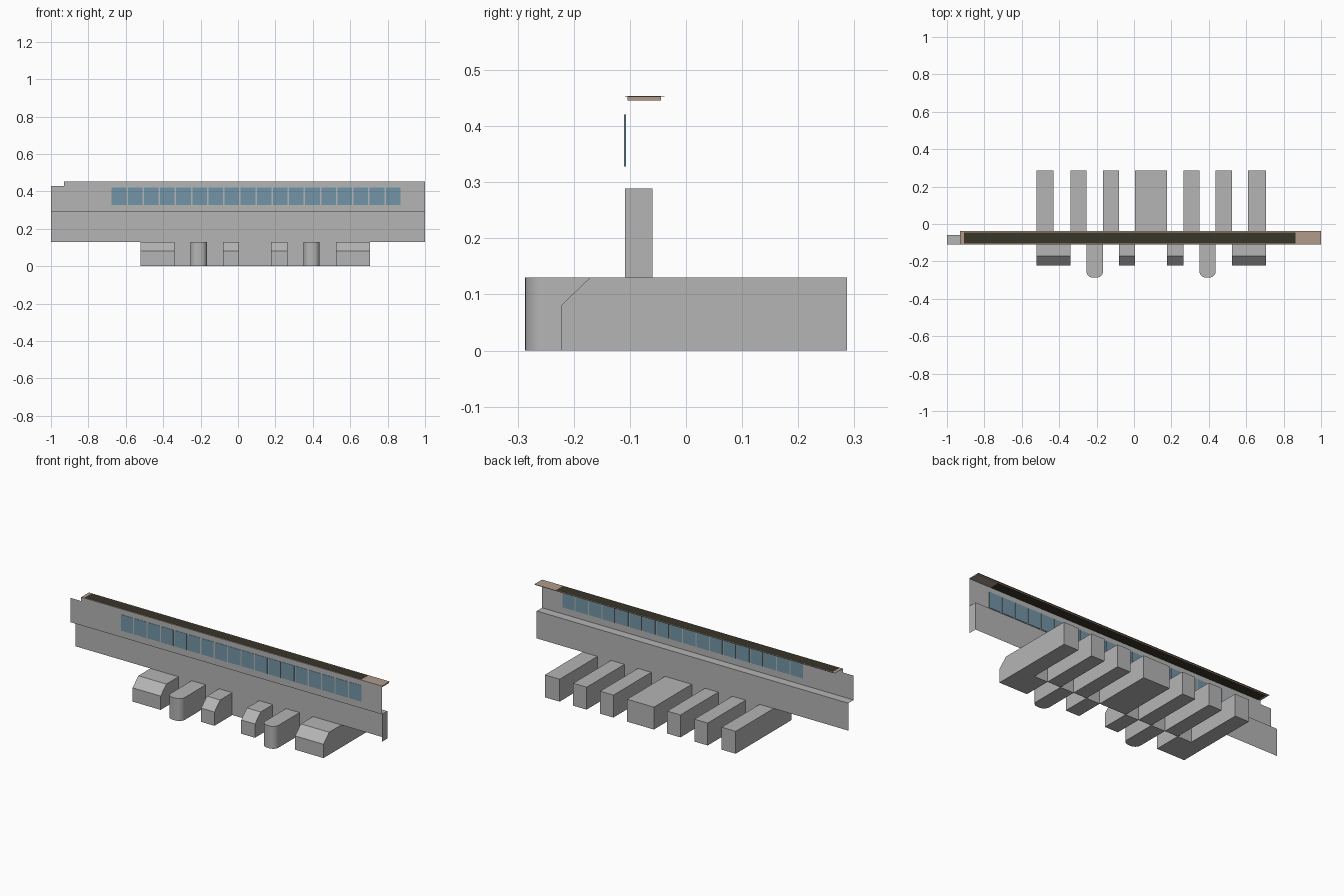
import bpy, bmesh, math

if "Cube" in bpy.data.objects:
    bpy.data.objects.remove(bpy.data.objects["Cube"])


def material(name, rgb):
    m = bpy.data.materials.new(name)
    m.diffuse_color = (*rgb, 1)
    m.use_nodes = True
    m.node_tree.nodes["Principled BSDF"].inputs["Base Color"].default_value = m.diffuse_color
    return m


GREY = material("concrete_grey", (0.46, 0.46, 0.46))
BLUE = material("window_blue", (0.17, 0.30, 0.38))
TAN = material("roof_tan", (0.44, 0.33, 0.26))
DARK = material("grille_dark", (0.04, 0.036, 0.022))


def finish(name, bm, *mats):
    me = bpy.data.meshes.new(name)
    bm.to_mesh(me)
    bm.free()
    ob = bpy.data.objects.new(name, me)
    bpy.context.collection.objects.link(ob)
    for m in mats:
        me.materials.append(m)
    return ob


def prism(name, points, offset, mat):
    """Extrude a flat outline by an offset vector."""
    bm = bmesh.new()
    f = bm.faces.new([bm.verts.new(p) for p in points])
    ext = bmesh.ops.extrude_face_region(bm, geom=[f], use_keep_orig=True)
    verts = [v for v in ext["geom"] if isinstance(v, bmesh.types.BMVert)]
    bmesh.ops.translate(bm, verts=verts, vec=offset)
    bmesh.ops.recalc_face_normals(bm, faces=bm.faces)
    return finish(name, bm, mat)


def box(name, x0, x1, y0, y1, z0, z1, mat):
    pts = [(x0, y0, z0), (x1, y0, z0), (x1, y1, z0), (x0, y1, z0)]
    return prism(name, pts, (0, 0, z1 - z0), mat)


def sheets(name, faces, mat):
    bm = bmesh.new()
    for pts in faces:
        bm.faces.new([bm.verts.new(p) for p in pts])
    bmesh.ops.remove_doubles(bm, verts=bm.verts, dist=1e-5)
    return finish(name, bm, mat)


YF, YB, H = -0.109, -0.06, 0.13     # front wall, back wall, base height

# Rear base blocks
for i, (x0, x1) in enumerate([(-.52, -.43), (-.34, -.255), (-.165, -.08), (.005, .177),
                              (.265, .35), (.437, .523), (.61, .705)]):
    box(f"rear_block_{i}", x0, x1, YB, 0.287, 0, H, GREY)

# Front base blocks with sloped top edge
for i, (x0, x1) in enumerate([(-.52, -.34), (-.08, .005), (.177, .265), (.523, .705)]):
    profile = [(YB, 0), (-.223, 0), (-.223, .08), (-.171, H), (YB, H)]
    prism(f"sloped_block_{i}", [(x0, y, z) for y, z in profile], (x1 - x0, 0, 0), GREY)

# Front base blocks with rounded nose
for i, (x0, x1) in enumerate([(-.255, -.165), (.35, .437)]):
    r, n, yend = 0.036, 6, -0.287
    pts = [(x1, YB, 0), (x0, YB, 0)]
    for cx, start in ((x0 + r, math.pi), (x1 - r, 1.5 * math.pi)):
        for k in range(n + 1):
            a = start + k * math.pi / 2 / n
            pts.append((cx + r * math.cos(a), yend + r + r * math.sin(a), 0))
    ob = prism(f"rounded_block_{i}", pts, (0, 0, H), GREY)
    bpy.context.view_layer.objects.active = ob
    ob.select_set(True)
    bpy.ops.object.shade_smooth_by_angle(angle=math.radians(35))
    ob.select_set(False)

# Lower storey: back wall, ledge and right end cap, open at the front
zt = 0.289
sheets("lower_storey", [
    [(1, YB, H), (-1, YB, H), (-1, YB, zt), (1, YB, zt)],
    [(-1, YF, zt), (1, YF, zt), (1, YB, zt), (-1, YB, zt)],
    [(1, YF, H), (1, YB, H), (1, YB, zt), (1, YF, zt)]], GREY)

# Upper front wall with a notch at the left end
sheets("upper_wall", [[(-1, YF, zt), (1, YF, zt), (1, YF, .452), (-.93, YF, .452),
                       (-.93, YF, .43), (-1, YF, .43)]], GREY)

# Row of windows, showing on both sides of the wall
pitch = 0.0862
for i in range(18):
    x = -0.675 + i * pitch
    box(f"window_{i}", x, x + 0.078, YF - .0015, YF + .0025, .328, .421, BLUE)

# Roof slab, with dark grille set in a tan rim
box("roof_slab", -.93, 1, -.109, -.038, .4515, .4525, TAN)
grille = box("roof_grille", -.91, .863, -.104, -.045, .446, .4535, TAN)
grille.data.materials.append(DARK)
for p in grille.data.polygons:
    p.material_index = 1 if abs(p.normal.z) > 0.5 else 0
box("roof_end_soffit", .863, 1, -.104, -.045, .446, .4515, TAN)
